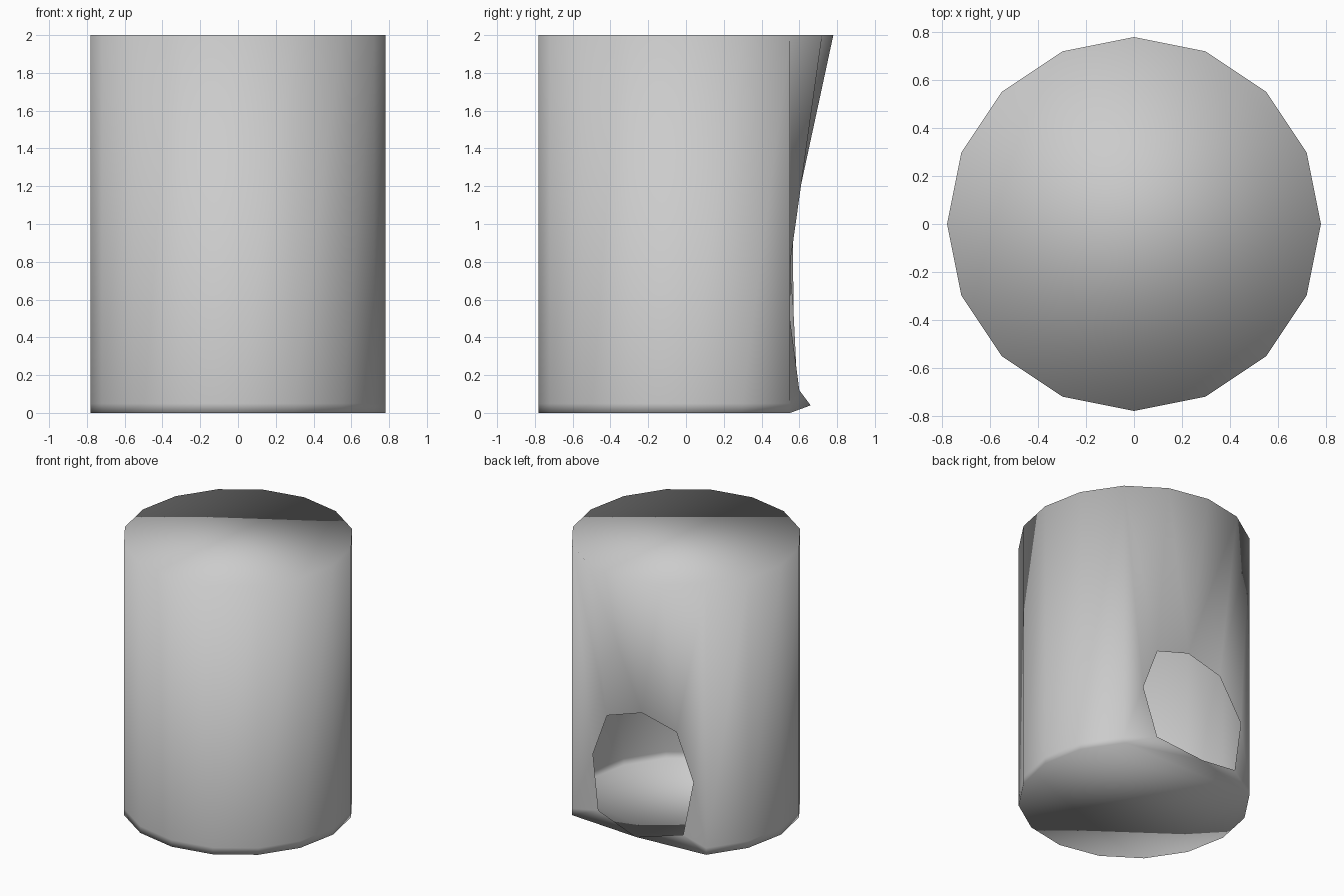
import bpy, bmesh, math

if "Cube" in bpy.data.objects:
    bpy.data.objects.remove(bpy.data.objects["Cube"])

SIDES, R = 16, 0.78
BACK = (3, 4, 5)          # columns cut away below the top rim

bm = bmesh.new()


def ring(z, skip=()):
    """Ring of vertices keyed by column, leaving out the skipped columns."""
    return {k: bm.verts.new((R * math.cos(2 * math.pi * k / SIDES),
                             R * math.sin(2 * math.pi * k / SIDES), z))
            for k in range(SIDES) if k not in skip}


# Rims
top = ring(2.0)
mid = ring(0.05, BACK)
bot = ring(0.0, BACK)

# Closed caps
bm.faces.new([top[k] for k in range(SIDES)])
bm.faces.new([bot[k] for k in sorted(bot, reverse=True)])

# Straight wall around the front and sides
for i in range(6, 18):
    a, b = i % SIDES, (i + 1) % SIDES
    bm.faces.new((mid[a], mid[b], top[b], top[a]))
    bm.faces.new((bot[a], bot[b], mid[b], mid[a]))

# Round opening in the dented back
A, B, C, D, E, F, H, G = [bm.verts.new(p) for p in (
    (0.38, 0.55, 0.50), (0.26, 0.555, 0.82), (-0.02, 0.545, 0.91), (-0.30, 0.54, 0.84),
    (-0.46, 0.57, 0.52), (-0.39, 0.59, 0.12), (-0.05, 0.66, 0.04), (0.30, 0.60, 0.12))]

# Back wall stretched from the rims to the opening
for f in ((top[2], B, top[3]), (top[3], B, C), (top[3], C, top[4]),
          (top[4], C, top[5]), (top[5], C, D), (top[5], D, top[6]),
          (top[6], D, E), (top[6], E, mid[6]), (mid[6], E, F), (mid[6], F, bot[6]),
          (bot[6], F, H), (bot[6], H, bot[2]), (bot[2], H, G), (bot[2], G, mid[2]),
          (mid[2], G, A), (mid[2], A, top[2]), (top[2], A, B)):
    bm.faces.new(f)

# Consistent outward normals
bmesh.ops.recalc_face_normals(bm, faces=bm.faces[:])
bm.faces.ensure_lookup_table()
if bm.faces[0].normal.z < 0:
    bmesh.ops.reverse_faces(bm, faces=bm.faces[:])
for f in bm.faces:
    f.smooth = True

mesh = bpy.data.meshes.new("hollow_drum")
bm.to_mesh(mesh)
bm.free()
obj = bpy.data.objects.new("hollow_drum", mesh)
bpy.context.collection.objects.link(obj)
